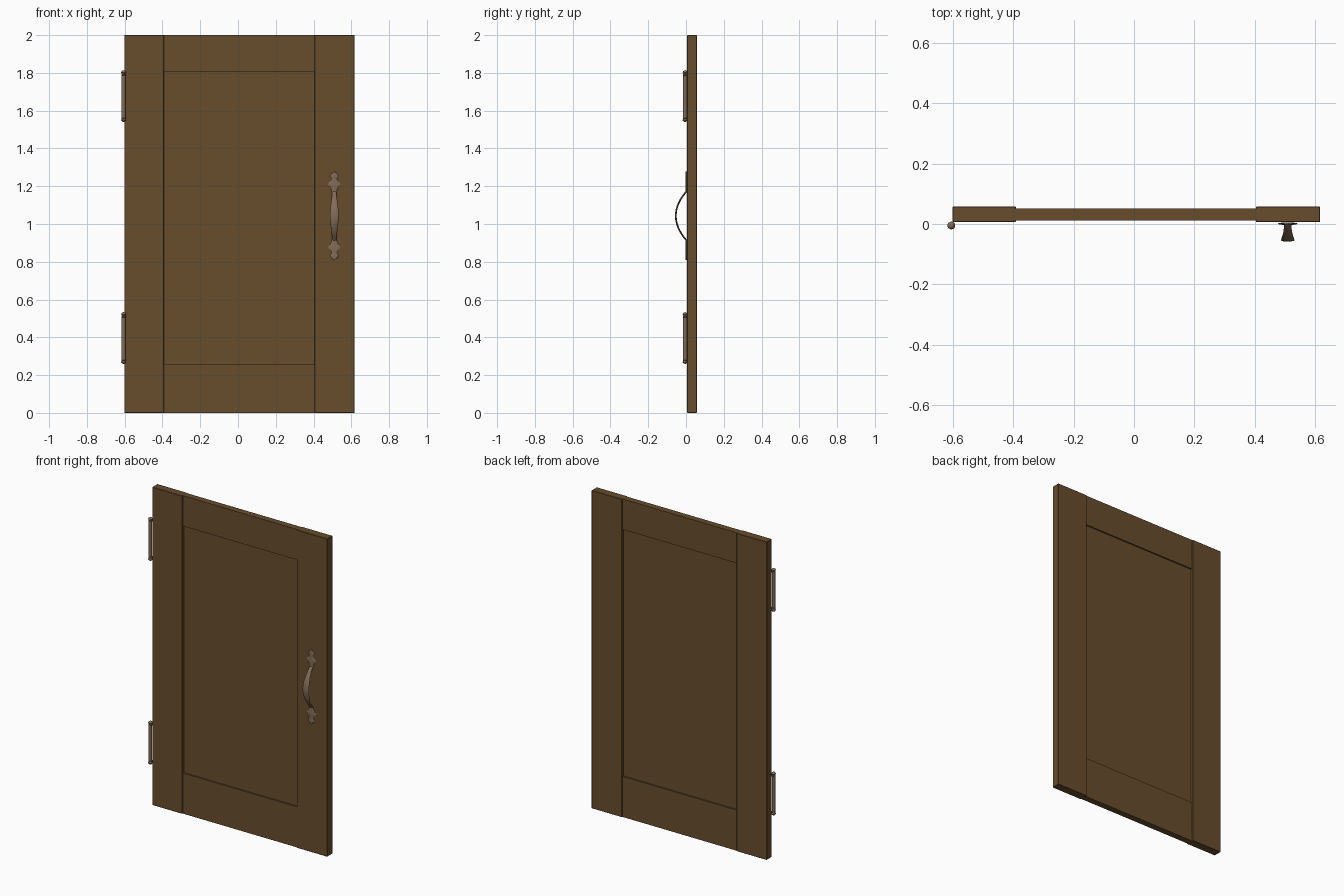
import bpy, bmesh, math
from mathutils import Vector

if "Cube" in bpy.data.objects:
    bpy.data.objects.remove(bpy.data.objects["Cube"])


def material(name, rgb):
    m = bpy.data.materials.new(name)
    m.diffuse_color = (*rgb, 1)
    m.use_nodes = True
    m.node_tree.nodes["Principled BSDF"].inputs["Base Color"].default_value = m.diffuse_color
    return m


wood = material("brown_wood", (0.135, 0.074, 0.026))
metal = material("aged_bronze", (0.225, 0.150, 0.095))


def make_object(name, bm, mat, smooth=False):
    bmesh.ops.recalc_face_normals(bm, faces=bm.faces)
    mesh = bpy.data.meshes.new(name)
    bm.to_mesh(mesh)
    bm.free()
    ob = bpy.data.objects.new(name, mesh)
    bpy.context.collection.objects.link(ob)
    mesh.materials.append(mat)
    if smooth:
        bpy.ops.object.select_all(action='DESELECT')
        ob.select_set(True)
        bpy.context.view_layer.objects.active = ob
        bpy.ops.object.shade_smooth_by_angle(angle=math.radians(40))
    return ob


def board(name, x, y, z, bevel=0.0):
    bm = bmesh.new()
    bmesh.ops.create_cube(bm, size=1)
    for v in bm.verts:
        v.co = [r[0] if c < 0 else r[1] for c, r in zip(v.co, (x, y, z))]
    if bevel:
        bmesh.ops.bevel(bm, geom=bm.edges[:], offset=bevel, segments=1, affect='EDGES')
    return make_object(name, bm, wood)


def loft(bm, rings):
    # skin closed rings of points and cap both ends
    rows = [[bm.verts.new(p) for p in r] for r in rings]
    n = len(rows[0])
    for a, b in zip(rows, rows[1:]):
        for i in range(n):
            j = (i + 1) % n
            bm.faces.new((a[i], a[j], b[j], b[i]))
    bm.faces.new(rows[0])
    bm.faces.new(rows[-1])


# Door frame: two thick stiles, slightly thinner rails, recessed panel
board("left_stile", (-0.602, -0.392), (0.006, 0.058), (0, 2), 0.002)
board("right_stile", (0.405, 0.617), (0.006, 0.058), (0, 2), 0.002)
board("top_rail", (-0.394, 0.407), (0.012, 0.052), (1.808, 2))
board("bottom_rail", (-0.394, 0.407), (0.012, 0.052), (0, 0.255))
board("panel", (-0.394, 0.407), (0.021, 0.043), (0.25, 1.812))

# Hinges: turned barrels with ball finials
half = [(0.0, 0.0105), (0.110, 0.0105), (0.111, 0.012), (0.117, 0.012), (0.118, 0.008),
        (0.121, 0.011), (0.126, 0.013), (0.131, 0.011), (0.135, 0.006), (0.137, 0.001)]
profile = [(-z, r) for z, r in reversed(half[1:])] + half
for label, zc in (("lower", 0.396), ("upper", 1.677)):
    bm = bmesh.new()
    loft(bm, [[(-0.606 + r * math.cos(k * math.tau / 16),
                -0.005 + r * math.sin(k * math.tau / 16), zc + z)
               for k in range(16)] for z, r in profile])
    make_object(label + "_hinge", bm, metal, True)

# Handle: bowed grip running into flat ornamental plates, symmetric about zc
zc, cx, bow = 1.043, 0.510, 0.128
widths = [(0, 0.023), (0.05, 0.020), (0.09, 0.0145), (0.118, 0.012), (0.128, 0.0125),
          (0.140, 0.016), (0.152, 0.021), (0.160, 0.031), (0.166, 0.033), (0.178, 0.029),
          (0.188, 0.017), (0.196, 0.013), (0.203, 0.019), (0.210, 0.022), (0.219, 0.019),
          (0.226, 0.011), (0.234, 0.002)]


def half_width(u):
    for (a, wa), (b, wb) in zip(widths, widths[1:]):
        if u <= b:
            return wa + (wb - wa) * (u - a) / (b - a)
    return widths[-1][1]


def depth(u):
    return 0.001 - 0.055 * (1 - (u / bow) ** 2) if abs(u) < bow else 0.001


us = [i * 0.01 for i in range(12)] + [u for u, _ in widths if u > 0.115]
us = [-u for u in reversed(us[1:])] + us
rings = []
for u in us:
    w = half_width(abs(u))
    tangent = Vector((0, depth(u + 0.004) - depth(u - 0.004), 0.008)).normalized()
    normal = Vector((0, tangent.z, -tangent.y))
    centre = Vector((cx, depth(u), zc + u))
    rings.append([centre + Vector((w * math.cos(a), 0, 0)) + normal * 0.0045 * math.sin(a)
                  for a in (k * math.tau / 12 for k in range(12))])
bm = bmesh.new()
loft(bm, rings)
make_object("pull_handle", bm, metal, True)
